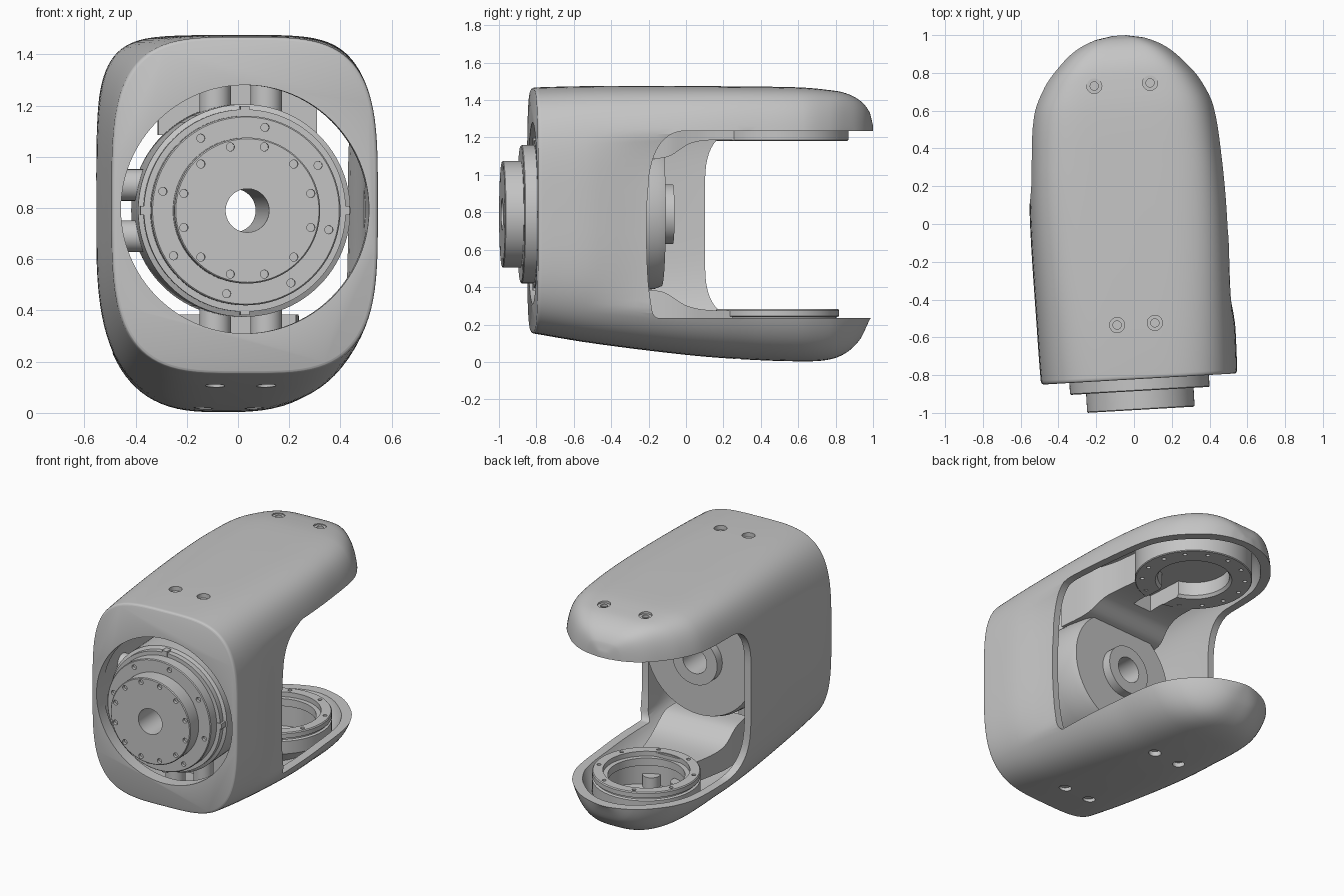
import bpy, bmesh, math
from mathutils import Matrix, Vector

if "Cube" in bpy.data.objects:
    bpy.data.objects.remove(bpy.data.objects["Cube"], do_unlink=True)

grey = bpy.data.materials.new("machined grey")
grey.use_nodes = True
grey.diffuse_color = (0.56, 0.56, 0.56, 1)
grey.node_tree.nodes["Principled BSDF"].inputs["Base Color"].default_value = (0.56, 0.56, 0.56, 1)
parts = []


def finish(name, bm, keep=True):
    bmesh.ops.recalc_face_normals(bm, faces=bm.faces[:])
    mesh = bpy.data.meshes.new(name)
    bm.to_mesh(mesh)
    bm.free()
    mesh.materials.append(grey)
    ob = bpy.data.objects.new(name, mesh)
    bpy.context.collection.objects.link(ob)
    if keep:
        parts.append(ob)
    return ob


def skin(bm, rings, closed=False):
    """Bridge rings of points; cap both ends unless the rings close up."""
    loops = [[bm.verts.new(p) for p in ring] for ring in rings]
    n = len(loops[0])
    pairs = list(zip(loops, loops[1:])) + ([(loops[-1], loops[0])] if closed else [])
    for a, b in pairs:
        for i in range(n):
            j = (i + 1) % n
            bm.faces.new((a[i], a[j], b[j], b[i]))
    if not closed:
        bm.faces.new(loops[0])
        bm.faces.new(loops[-1])


def lathe(name, profile, centre, axis="Z", seg=72):
    """Turn a closed (radius, height) profile about an axis."""
    bm = bmesh.new()
    rings = []
    for k in range(seg):
        a = 2 * math.pi * k / seg
        c, s = math.cos(a), math.sin(a)
        rings.append([Vector((r * c, h, r * s) if axis == "Y" else (r * c, r * s, h)) + Vector(centre)
                      for r, h in profile])
    skin(bm, rings, closed=True)
    return finish(name, bm)


def rods(name, ends, radius, seg=24, keep=True):
    """A set of solid cylinders given by their end points."""
    bm = bmesh.new()
    for a, b in ends:
        a, b = Vector(a), Vector(b)
        d = b - a
        m = Matrix.Translation((a + b) / 2) @ d.to_track_quat("Z", "Y").to_matrix().to_4x4()
        bmesh.ops.create_cone(bm, cap_ends=True, segments=seg, radius1=radius, radius2=radius,
                              depth=d.length, matrix=m)
    return finish(name, bm, keep)


def box(bm, lo, hi):
    lo, hi = Vector(lo), Vector(hi)
    m = Matrix.Translation((lo + hi) / 2) @ Matrix.Diagonal((*(hi - lo), 1))
    bmesh.ops.create_cube(bm, size=1, matrix=m)


def cut(ob, cutter):
    mod = ob.modifiers.new("cut", "BOOLEAN")
    mod.operation, mod.solver, mod.object = "DIFFERENCE", "EXACT", cutter
    bpy.context.view_layer.objects.active = ob
    bpy.ops.object.modifier_apply(modifier=mod.name)
    bpy.data.objects.remove(cutter, do_unlink=True)


def circle(count, radius, start=0):
    return [(radius * math.cos(start + 2 * math.pi * k / count),
             radius * math.sin(start + 2 * math.pi * k / count)) for k in range(count)]


# Shell sections from front to tip: y, half width, top, bottom
SECTIONS = [(-.822, .508, 1.456, .164), (-.817, .516, 1.464, .155), (-.8, .521, 1.468, .15),
            (-.5, .526, 1.475, .1), (0, .53, 1.475, .038), (.3, .518, 1.473, .014),
            (.6, .488, 1.468, .003), (.75, .422, 1.455, .01), (.85, .34, 1.437, .045),
            (.93, .25, 1.395, .12), (.98, .145, 1.335, .22), (.999, .045, 1.27, .25)]


def smooth_rows(rows, steps=5):
    out = []
    for i in range(len(rows) - 1):
        p = [Vector(rows[max(0, min(len(rows) - 1, i + k))]) for k in (-1, 0, 1, 2)]
        h = p[2][0] - p[1][0]
        m1 = (p[2] - p[0]) / max(p[2][0] - p[0][0], 1e-6) * h
        m2 = (p[3] - p[1]) / max(p[3][0] - p[1][0], 1e-6) * h
        for k in range(steps):
            t = k / steps
            out.append(p[1] * (2*t**3 - 3*t*t + 1) + m1 * (t**3 - 2*t*t + t)
                       + p[2] * (3*t*t - 2*t**3) + m2 * (t**3 - t*t))
    return out + [Vector(rows[-1])]


def hull(name, inset=0.0, keep=True, seg=96):
    bm = bmesh.new()
    rings = []
    for y, w, top, bot in smooth_rows(SECTIONS):
        if inset and y < -.76:
            continue
        # Corners tighten on top and soften underneath towards the tip
        along = min(1, max(0, (y + .8) / 1.1))
        top_n, low_n = 3.7 + 1.6 * along, 3.6 - .6 * along
        # The left wall dips inwards towards its window
        t = min(1, max(0, (y + .6) / .4))
        dip = .05 * t * t * (3 - 2 * t)
        w, top, bot = max(w - inset, .01), top - inset, bot + inset
        y -= inset * max(0, y)
        mid, half = (top + bot) / 2, (top - bot) / 2
        ring = []
        for k in range(seg):
            a = 2 * math.pi * (k + .5) / seg
            c, s = math.cos(a), math.sin(a)
            e = 2 / (top_n if s > 0 else low_n)
            x = math.copysign(abs(c) ** e, c) * w
            z = mid + math.copysign(abs(s) ** e, s) * half
            if x > .3:
                x -= dip * max(0, 1 - ((z - .75) / .47) ** 4)
            ring.append((x, y, z))
        rings.append(ring)
    skin(bm, rings)
    return finish(name, bm, keep)


def bend(a, c, b, n=12):
    a, c, b = Vector(a), Vector(c), Vector(b)
    return [a * (1-t)**2 + c * 2*t*(1-t) + b * t*t for t in (k / n for k in range(n + 1))]


def side_cutter(profile, x0, x1):
    bm = bmesh.new()
    skin(bm, [[(x, p[0], p[1]) for p in profile] for x in (x0, x1)])
    return finish("cutter", bm, False)


# Outer fork shell: hollow, round front opening, side windows of different depth
shell = hull("fork_shell")
cut(shell, hull("cutter", .046, False))
cut(shell, rods("cutter", [((0, -1.1, .795), (0, -.6, .795))], .485, 96, False))
LOW, HIGH = .235, 1.235
deep = ([(1.3, HIGH)] + bend((-.03, HIGH), (-.19, HIGH), (-.225, 1.0))
        + bend((-.24, .8), (-.24, .5), (-.225, .38)) + bend((-.21, .28), (-.2, LOW), (-.17, LOW)) + [(1.3, LOW)])
shallow = ([(1.3, HIGH)] + bend((.32, HIGH), (.13, HIGH), (.13, .97))
           + bend((.13, .5), (.13, LOW), (.32, LOW)) + [(1.3, LOW)])
cut(shell, side_cutter(deep, -.03, 1))
cut(shell, side_cutter(shallow, -1, .03))

# Counterbored screw holes, top and bottom
top_xy = ((.148, .74), (-.148, .74), (.1, -.53), (-.1, -.53))
cut(shell, rods("cutter", [((x, y, 1.445), (x, y, 1.6)) for x, y in top_xy], .04, 24, False))
cut(shell, rods("cutter", [((x, y, 1.38), (x, y, 1.6)) for x, y in top_xy], .022, 16, False))
cut(shell, rods("cutter", [((s * .1, y, -.1), (s * .1, y, .17)) for s in (-1, 1) for y in (.27, -.53)],
                .038, 24, False))

# Drive unit: stepped front flange, housing, rear plate and through bore
AXIS_Z = .79
drive = lathe("drive_unit", [
    (.085, -.985), (.28, -.985), (.285, -.98), (.285, -.885), (.365, -.885), (.37, -.88), (.37, -.815),
    (.395, -.815), (.395, -.78), (.415, -.77), (.415, -.3), (.40, -.17), (.385, -.13), (.16, -.13), (.16, -.07),
    (.085, -.07)], (0, 0, AXIS_Z), "Y", 96)
bolts = [((x, -1.1, AXIS_Z + z), (x, -.965, AXIS_Z + z)) for x, z in circle(12, .257, math.radians(15))]
bolts += [((x, -1.1, AXIS_Z + z), (x, -.865, AXIS_Z + z)) for x, z in circle(8, .333, math.radians(32))]
cut(drive, rods("cutter", bolts, .016, 16, False))

# Four locating keys around the flange
bm = bmesh.new()
for x, z in circle(4, .39):
    box(bm, (x - .018, -.82, AXIS_Z + z - .018), (x + .018, -.77, AXIS_Z + z + .018))
finish("locating_keys", bm)

# Posts holding the drive in the shell
ends = [((-.36, -.53, AXIS_Z + d), (-.49, -.53, AXIS_Z + d)) for d in (-.1, .1)]
for s in (-1, 1):
    ends += [((s * .1, -.53, 1.15), (s * .1, -.53, 1.435)), ((s * .1, -.53, .13), (s * .1, -.53, .43))]
rods("mounting_posts", ends, .062)
rods("lower_arm_posts", [((s * .1, .27, .05), (s * .1, .27, .14)) for s in (-1, 1)], .055)

# Joint rings on the two arms
lower = lathe("lower_joint_ring", [
    (.25, .06), (.27, .06), (.33, .14), (.33, .225), (.315, .23), (.315, .24), (.33, .245), (.33, .275), (.325, .282),
    (.265, .282), (.265, .25), (.235, .25), (.235, .2), (.25, .2)], (0, .49, 0))
cut(lower, rods("cutter", [((x, .49 + y, .26), (x, .49 + y, .4)) for x, y in circle(8, .298, .3)], .013, 12, False))
upper = lathe("upper_joint_ring", [
    (.22, 1.43), (.22, 1.2), (.235, 1.182), (.355, 1.182), (.36, 1.187), (.36, 1.38), (.32, 1.43)], (0, .51, 0))
cut(upper, rods("cutter", [((x, .51 + y, 1.1), (x, .51 + y, 1.2)) for x, y in circle(14, .315, .2)],
                .013, 12, False))
rods("upper_ring_ceiling", [((0, .51, 1.29), (0, .51, 1.31))], .23, 48)


def neck(name, path, upside):
    """Solid neck from a ring to the drive; path holds y, half width, rim rise."""
    bm = bmesh.new()
    rings = []
    for y, x, rise in smooth_rows(path, 6):
        rim, foot = (1.185 - rise, 1.39) if upside else (.275 + rise, .14)
        rings.append([(-x, y, foot), (x, y, foot), (x, y, rim), (-x, y, rim)])
    skin(bm, rings)
    return finish(name, bm)


# Necks between the rings and the drive; the upper one has a cable slot
neck("lower_neck", [(-.3, .23, .11), (-.14, .25, .1), (-.02, .25, .03), (.08, .23, .005), (.24, .19, 0)], False)
upper_neck = neck("upper_neck", [(-.34, .31, .1), (-.12, .3, .09), (0, .27, .02), (.1, .25, 0), (.26, .24, 0)], True)
for ob in (upper, upper_neck):
    bm = bmesh.new()
    box(bm, (-.07, .05, 1.1), (.07, .45, 1.29))
    cut(ob, finish("cutter", bm, False))

# Turn the whole assembly slightly about the vertical and shade it
place = Matrix.Translation((-.02, 0, 0)) @ Matrix.Rotation(math.radians(3.3), 4, "Z")
for ob in parts:
    ob.data.transform(place)
    bpy.ops.object.select_all(action="DESELECT")
    ob.select_set(True)
    bpy.context.view_layer.objects.active = ob
    bpy.ops.object.shade_smooth_by_angle(angle=math.radians(35))
